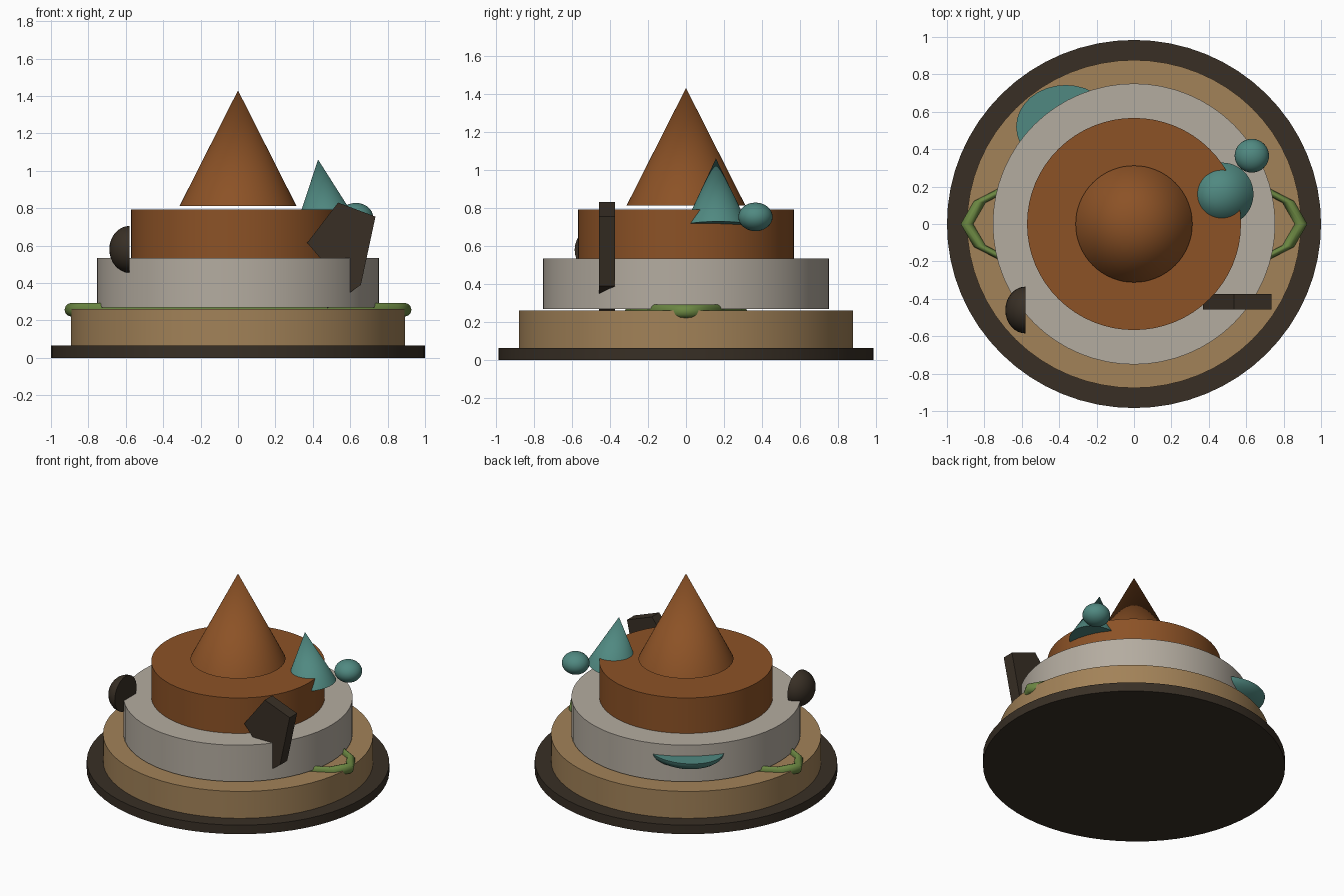
import bpy, bmesh, math
from mathutils import Vector

if "Cube" in bpy.data.objects:
    bpy.data.objects.remove(bpy.data.objects["Cube"])


def material(name, r, g, b):
    def lin(c):
        c /= 255
        return c / 12.92 if c <= 0.04045 else ((c + 0.055) / 1.055) ** 2.4
    m = bpy.data.materials.new(name)
    m.diffuse_color = (lin(r), lin(g), lin(b), 1)
    m.use_nodes = True
    m.node_tree.nodes["Principled BSDF"].inputs["Base Color"].default_value = m.diffuse_color
    return m


DARK = material("dark_brown", 56, 47, 37)
TAN = material("tan", 162, 130, 88)
STONE = material("stone_grey", 180, 172, 160)
RUST = material("rust_brown", 140, 82, 38)
TEAL = material("teal", 80, 137, 129)
GREEN = material("olive_green", 107, 135, 66)


def finish(name, mat, smooth=True):
    ob = bpy.context.object
    ob.name = name
    ob.data.name = name
    ob.data.materials.append(mat)
    if smooth:
        bpy.ops.object.shade_smooth_by_angle(angle=math.radians(35))
    return ob


def tier(name, rx, ry, z0, z1, mat):
    bpy.ops.mesh.primitive_cylinder_add(vertices=64, radius=1, depth=1,
                                        location=(0, 0, (z0 + z1) / 2))
    bpy.context.object.scale = (rx, ry, z1 - z0)
    return finish(name, mat)


def cone(name, apex, base, radius, mat):
    apex, base = Vector(apex), Vector(base)
    axis = apex - base
    bpy.ops.mesh.primitive_cone_add(vertices=64, radius1=radius, radius2=0,
                                    depth=axis.length, location=(apex + base) / 2)
    bpy.context.object.rotation_euler = axis.to_track_quat('Z', 'Y').to_euler()
    return finish(name, mat)


def ball(name, loc, scale, mat, cut=None):
    """Ellipsoid; with cut, keep only the half opposite to that direction."""
    bpy.ops.mesh.primitive_uv_sphere_add(segments=32, ring_count=16, radius=1, location=loc)
    ob = bpy.context.object
    ob.scale = scale
    if cut:
        bm = bmesh.new()
        bm.from_mesh(ob.data)
        bmesh.ops.bisect_plane(bm, geom=bm.verts[:] + bm.edges[:] + bm.faces[:], dist=1e-5,
                               plane_co=(0, 0, 0), plane_no=cut, clear_outer=True)
        bmesh.ops.holes_fill(bm, edges=[e for e in bm.edges if e.is_boundary], sides=0)
        bmesh.ops.recalc_face_normals(bm, faces=bm.faces[:])
        bm.to_mesh(ob.data)
        bm.free()
    return finish(name, mat)


# Stacked round tiers and the roof
tier("base_plate", 1.0, 0.984, 0, 0.065, DARK)
tier("lower_tier", 0.893, 0.877, 0.065, 0.26, TAN)
tier("middle_tier", 0.755, 0.751, 0.27, 0.535, STONE)
tier("upper_tier", 0.572, 0.567, 0.535, 0.792, RUST)
cone("roof_cone", (0, 0, 1.43), (0, 0, 0.813), 0.312, RUST)

# Leaning small cone and the ball beside it
cone("side_cone", (0.428, 0.157, 1.06), (0.472, 0.16, 0.708), 0.168, TEAL)
ball("side_ball", (0.63, 0.365, 0.753), (0.092, 0.09, 0.075), TEAL)

# Half domes: a knob on the left, a shallow bowl at the back
ball("left_knob", (-0.58, -0.46, 0.58), (0.108, 0.125, 0.125), DARK, cut=(1, 0, 0))
ball("back_bowl", (-0.365, 0.52, 0.455), (0.265, 0.223, 0.1), TEAL, cut=(0, 0, 1))

# Stretched ring whose ends show as the two handles
bpy.ops.mesh.primitive_torus_add(major_segments=16, minor_segments=12,
                                 major_radius=0.893, minor_radius=0.034,
                                 location=(0, 0, 0.257))
bpy.context.object.scale = (1, 0.345, 1.06)
finish("handle_ring", GREEN)

# Angular upright plate
outline = [(0.535, 0.83), (0.735, 0.755), (0.657, 0.39), (0.475, 0.262),
           (0.455, 0.515), (0.37, 0.615)]
bm = bmesh.new()
face = bm.faces.new([bm.verts.new((x, -0.457, z)) for x, z in outline])
ext = bmesh.ops.extrude_face_region(bm, geom=[face])
bmesh.ops.translate(bm, vec=(0, 0.084, 0),
                    verts=[g for g in ext["geom"] if isinstance(g, bmesh.types.BMVert)])
bmesh.ops.recalc_face_normals(bm, faces=bm.faces[:])
mesh = bpy.data.meshes.new("angular_plate")
bm.to_mesh(mesh)
bm.free()
plate = bpy.data.objects.new("angular_plate", mesh)
bpy.context.collection.objects.link(plate)
mesh.materials.append(DARK)
